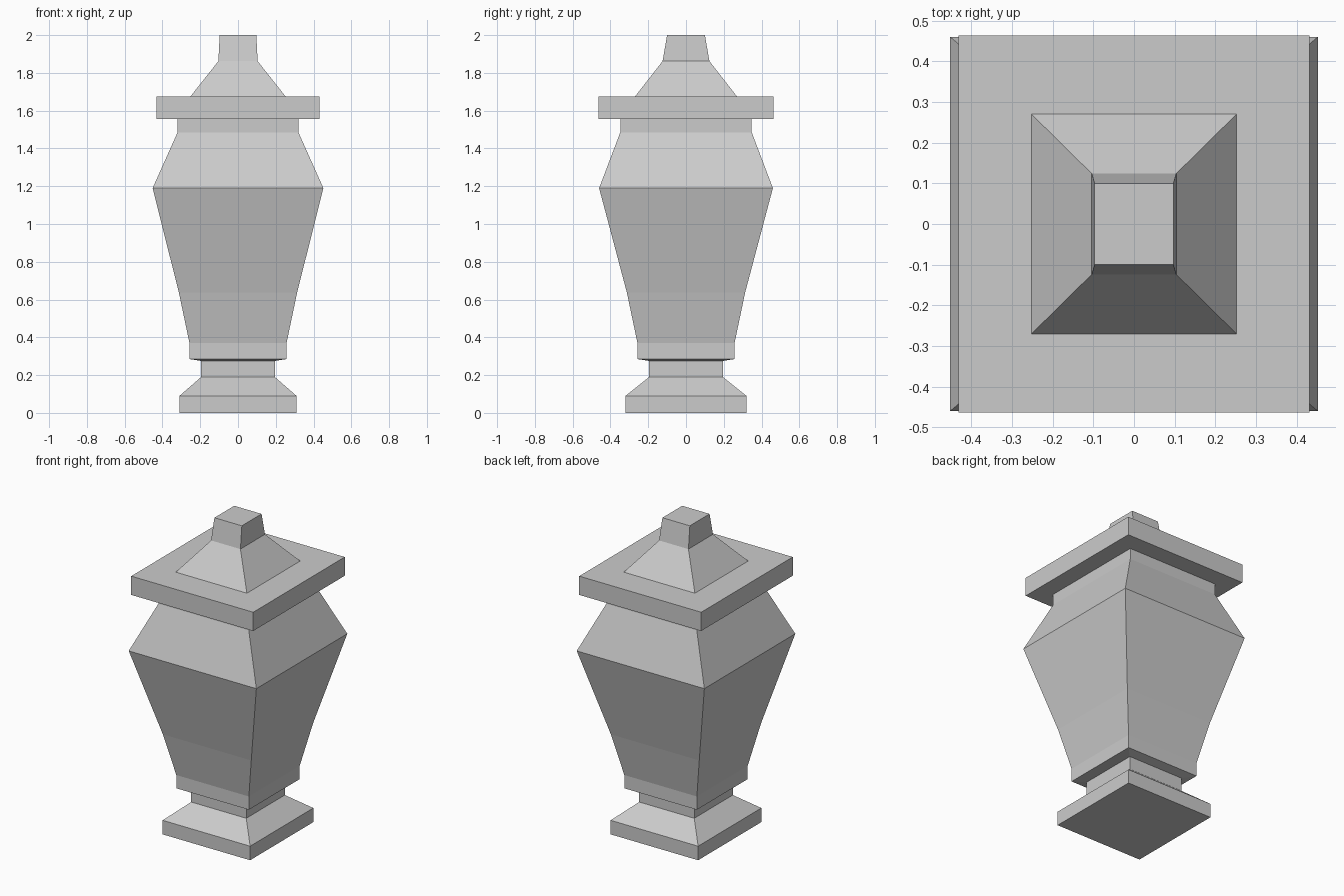
import bpy, bmesh

if "Cube" in bpy.data.objects:
    bpy.data.objects.remove(bpy.data.objects["Cube"])


def loft(name, rings, cap_bottom=False, cap_top=False):
    """Join rectangular rings given as (half x, half y, z), bottom to top."""
    bm = bmesh.new()
    loops = [[bm.verts.new((sx * hx, sy * hy, z))
              for sx, sy in ((-1, -1), (1, -1), (1, 1), (-1, 1))]
             for hx, hy, z in rings]
    for low, high in zip(loops, loops[1:]):
        for i in range(4):
            j = (i + 1) % 4
            bm.faces.new((low[i], low[j], high[j], high[i]))
    if cap_bottom:
        bm.faces.new(loops[0][::-1])
    if cap_top:
        bm.faces.new(loops[-1])
    mesh = bpy.data.meshes.new(name)
    bm.to_mesh(mesh)
    bm.free()
    obj = bpy.data.objects.new(name, mesh)
    bpy.context.collection.objects.link(obj)
    return obj


# Shared seams, so that neighbouring parts meet exactly
neck_top = (0.195, 0.195, 0.275)
body_top = (0.32, 0.348, 1.555)
finial_base = (0.252, 0.27, 1.675)

# Square plinth tapering to the neck
loft("foot", [(0.31, 0.32, 0), (0.31, 0.32, 0.09),
              (0.195, 0.195, 0.19), neck_top], cap_bottom=True)

# Flared vase body with shoulder and collar
loft("urn_body", [neck_top, (0.257, 0.257, 0.285), (0.257, 0.257, 0.37),
                  (0.313, 0.313, 0.637), (0.452, 0.46, 1.19),
                  (0.32, 0.348, 1.485), body_top])

# Overhanging lid slab
loft("lid", [body_top, (0.432, 0.463, 1.555),
             (0.432, 0.463, 1.675), finial_base])

# Pyramid and knob on the lid
loft("finial", [finial_base, (0.104, 0.124, 1.862), (0.097, 0.10, 2.0)],
     cap_top=True)
